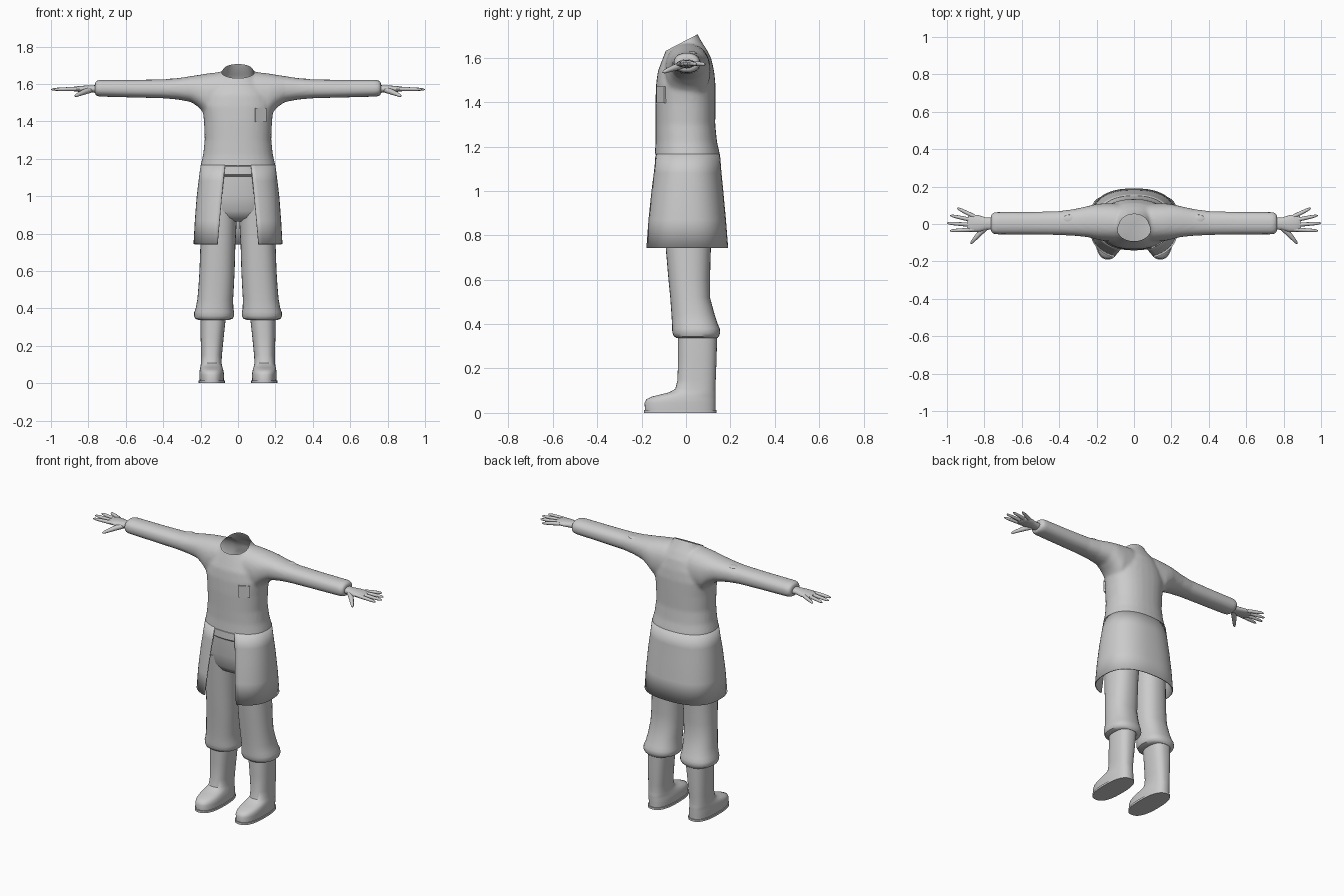
import bpy, bmesh
from math import sin, cos, pi, asin
from mathutils import Vector

if "Cube" in bpy.data.objects:
    bpy.data.objects.remove(bpy.data.objects["Cube"])


def spow(v, p):
    return (abs(v) ** p) * (1 if v >= 0 else -1)


def ring(axis, h, a0, a1, b0, b1, n=2.3, seg=32, gap=0.0):
    """Superellipse across z (a=x, b=y) or x (a=y, b=z); gap opens it at the front."""
    ca, ra, cb, rb = (a0 + a1) / 2, (a1 - a0) / 2, (b0 + b1) / 2, (b1 - b0) / 2
    t0 = asin((gap / ra) ** (n / 2)) if gap else 0
    pts = []
    for i in range(seg):
        t = t0 + (2 * pi - 2 * t0) * i / (seg - 1 if gap else seg)
        a, b = ca + ra * spow(sin(t), 2 / n), cb - rb * spow(cos(t), 2 / n)
        pts.append(Vector((a, b, h)) if axis == 'z' else Vector((h, a, b)))
    return pts


def tube(path, seg=10):
    """Rings round a path of (x, y, z, radius)."""
    rings = []
    pts = [Vector(p[:3]) for p in path]
    for i, p in enumerate(pts):
        d = (pts[min(i + 1, len(pts) - 1)] - pts[max(i - 1, 0)]).normalized()
        u = d.cross(Vector((0, 0, 1))).normalized()
        v = u.cross(d)
        r = path[i][3]
        rings.append([p + r * (u * cos(2 * pi * k / seg) + v * sin(2 * pi * k / seg))
                      for k in range(seg)])
    return rings


def add_loft(bm, rings, closed=True):
    vs = [[bm.verts.new(p) for p in r] for r in rings]
    n = len(vs[0])
    for a, b in zip(vs, vs[1:]):
        for i in range(n if closed else n - 1):
            j = (i + 1) % n
            bm.faces.new((a[i], a[j], b[j], b[i]))
    if closed:
        bm.faces.new(vs[0][::-1])
        bm.faces.new(vs[-1])


def smooth(ob, angle=0.75):
    bpy.ops.object.select_all(action='DESELECT')
    ob.select_set(True)
    bpy.context.view_layer.objects.active = ob
    bpy.ops.object.shade_smooth_by_angle(angle=angle)


def make(name, lofts, closed=True, mirror=False):
    bm = bmesh.new()
    for l in lofts:
        add_loft(bm, l, closed)
    bmesh.ops.recalc_face_normals(bm, faces=bm.faces)
    me = bpy.data.meshes.new(name)
    bm.to_mesh(me)
    bm.free()
    ob = bpy.data.objects.new(name, me)
    bpy.context.collection.objects.link(ob)
    smooth(ob)
    if mirror:
        m = ob.modifiers.new("mirror", 'MIRROR')
        m.use_mirror_merge = False
    return ob


# Coat top: torso and sleeves fused into one smooth skin
torso = [ring('z', z, -x, x, y0, y1) for z, x, y0, y1 in [
    (1.10, .208, -.148, .158), (1.165, .2, -.141, .153), (1.22, .187, -.137, .14),
    (1.30, .178, -.137, .132), (1.40, .182, -.138, .133), (1.48, .192, -.135, .133),
    (1.54, .175, -.127, .127), (1.60, .135, -.104, .113), (1.64, .102, -.088, .092),
    (1.67, .084, -.08, .072), (1.70, .07, -.078, .055), (1.74, .055, -.075, .04)]]
half = [(0, 1.42, 1.655, -.09, .1), (.1, 1.42, 1.663, -.095, .11), (.17, 1.43, 1.655, -.09, .11),
        (.21, 1.475, 1.648, -.08, .105), (.25, 1.503, 1.642, -.07, .095),
        (.32, 1.516, 1.631, -.063, .08), (.4, 1.523, 1.624, -.059, .069),
        (.55, 1.527, 1.622, -.057, .065), (.745, 1.532, 1.622, -.056, .064),
        (.765, 1.54, 1.612, -.046, .054)]
both = [(-h[0],) + h[1:] for h in half[:0:-1]] + half
arms = [ring('x', x, y0, y1, z0, z1) for x, z0, z1, y0, y1 in both]
coat = make("coat_top", [torso, arms])
rm = coat.modifiers.new("fuse", 'REMESH')
rm.mode = 'VOXEL'
rm.voxel_size = .01
sm = coat.modifiers.new("soften", 'SMOOTH')
sm.iterations = 6
bpy.context.view_layer.update()
dg = bpy.context.evaluated_depsgraph_get()
skin = bpy.data.meshes.new_from_object(coat.evaluated_get(dg))
coat.modifiers.clear()
coat.data = skin
# Open the slanted collar and the waist
bm = bmesh.new()
bm.from_mesh(skin)
for co, no in (((0, .045, 1.702), (0, -.065, .125)), ((0, 0, 1.163), (0, 0, -1))):
    bmesh.ops.bisect_plane(bm, geom=bm.verts[:] + bm.edges[:] + bm.faces[:],
                           plane_co=co, plane_no=no, clear_outer=True)
bm.to_mesh(skin)
bm.free()
smooth(coat)

# Coat skirt, open at the front
skirt = make("coat_skirt", [[ring('z', z, -x, x, y0, y1, n, 49, g) for z, x, y0, y1, n, g in [
    (1.167, .2, -.141, .153, 2.3, .07), (1.08, .211, -.152, .16, 2.35, .079),
    (1.0, .221, -.163, .168, 2.4, .087), (.87, .231, -.178, .18, 2.5, .099),
    (.743, .238, -.19, .19, 2.5, .11)]]], closed=False)
sol = skirt.modifiers.new("cloth", 'SOLIDIFY')
sol.thickness = .006
sol.offset = -1

# Chest pocket
bpy.ops.mesh.primitive_cube_add(size=1, location=(.12, -.109, 1.433), rotation=(0, 0, .5))
pocket = bpy.context.object
pocket.name = "chest_pocket"
pocket.scale = (.066, .016, .075)
bv = pocket.modifiers.new("edge", 'BEVEL')
bv.width = .003
bv.segments = 2

# Small folds on top of the sleeves
for s in (-1, 1):
    bpy.ops.mesh.primitive_uv_sphere_add(segments=20, ring_count=10, radius=1,
                                         location=(s * .345, .025, 1.619))
    fold = bpy.context.object
    fold.name = "sleeve_fold"
    fold.scale = (.036, .025, .01)
    smooth(fold)

# Trousers: seat, waistband and gathered legs
make("trouser_seat", [[ring('z', z, -x, x, y0, y1) for z, x, y0, y1 in [
    (1.16, .17, -.128, .13), (1.0, .192, -.128, .14), (.92, .193, -.112, .135),
    (.885, .17, -.09, .12), (.865, .11, -.05, .08)]]])
make("waistband", [[ring('z', z, -x, x, y0, y1) for z, x, y0, y1 in [
    (1.165, .17, -.13, .13), (1.158, .176, -.138, .137), (1.115, .178, -.141, .138),
    (1.105, .172, -.13, .13)]]])
make("trouser_leg", [[ring('z', z, *r) for z, *r in [
    (.97, .003, .188, -.11, .125), (.85, .008, .195, -.1, .12), (.74, .014, .201, -.091, .112),
    (.6, .018, .206, -.079, .108), (.52, .022, .211, -.071, .108), (.45, .026, .217, -.066, .127),
    (.40, .025, .226, -.063, .143), (.38, .021, .234, -.063, .152), (.36, .021, .235, -.061, .154),
    (.345, .028, .229, -.055, .148), (.337, .05, .21, -.042, .142)]]], mirror=True)

# Boots: sole, foot and shaft
make("boot_sole", [[ring('z', z, .07, .211, -.19, .138, 2.5, 40) for z in (0, .013)]], mirror=True)
make("boot", [[ring('z', z, *r, 2.5, 40) for z, *r in [
    (.005, .076, .205, -.184, .133), (.045, .074, .207, -.187, .134), (.062, .077, .206, -.178, .134),
    (.074, .08, .204, -.152, .134), (.084, .083, .202, -.11, .134), (.093, .085, .2, -.075, .133),
    (.108, .088, .198, -.048, .132), (.15, .086, .197, -.038, .134), (.25, .076, .2, -.036, .138),
    (.35, .065, .2, -.036, .14)]]], mirror=True)

# Hands: palm, four fingers and a thumb
palm = [ring('x', x, *r, 2.2, 16) for x, *r in [
    (.74, -.03, .034, 1.55, 1.594), (.79, -.031, .034, 1.555, 1.592), (.83, -.042, .047, 1.556, 1.59),
    (.865, -.042, .05, 1.559, 1.587), (.885, -.036, .044, 1.562, 1.583), (.893, -.026, .03, 1.566, 1.579)]]
digits = []
for by, tx, ty in [(.041, .945, .085), (.019, .983, .046), (-.006, 1.0, .005), (-.03, .985, -.036)]:
    path = []
    for f, r in [(0, .011), (.4, .0105), (.75, .009), (.93, .0065), (1, .002)]:
        path.append((.855 + (tx - .855) * f, by + (ty - by) * f, 1.573 - .003 * f * f, r))
    digits.append(tube(path))
digits.append(tube([(.79, -.015, 1.568, .016), (.825, -.05, 1.556, .0145), (.85, -.078, 1.545, .011),
                    (.867, -.098, 1.537, .008), (.873, -.106, 1.534, .002)]))
make("hand", [palm] + digits, mirror=True)
